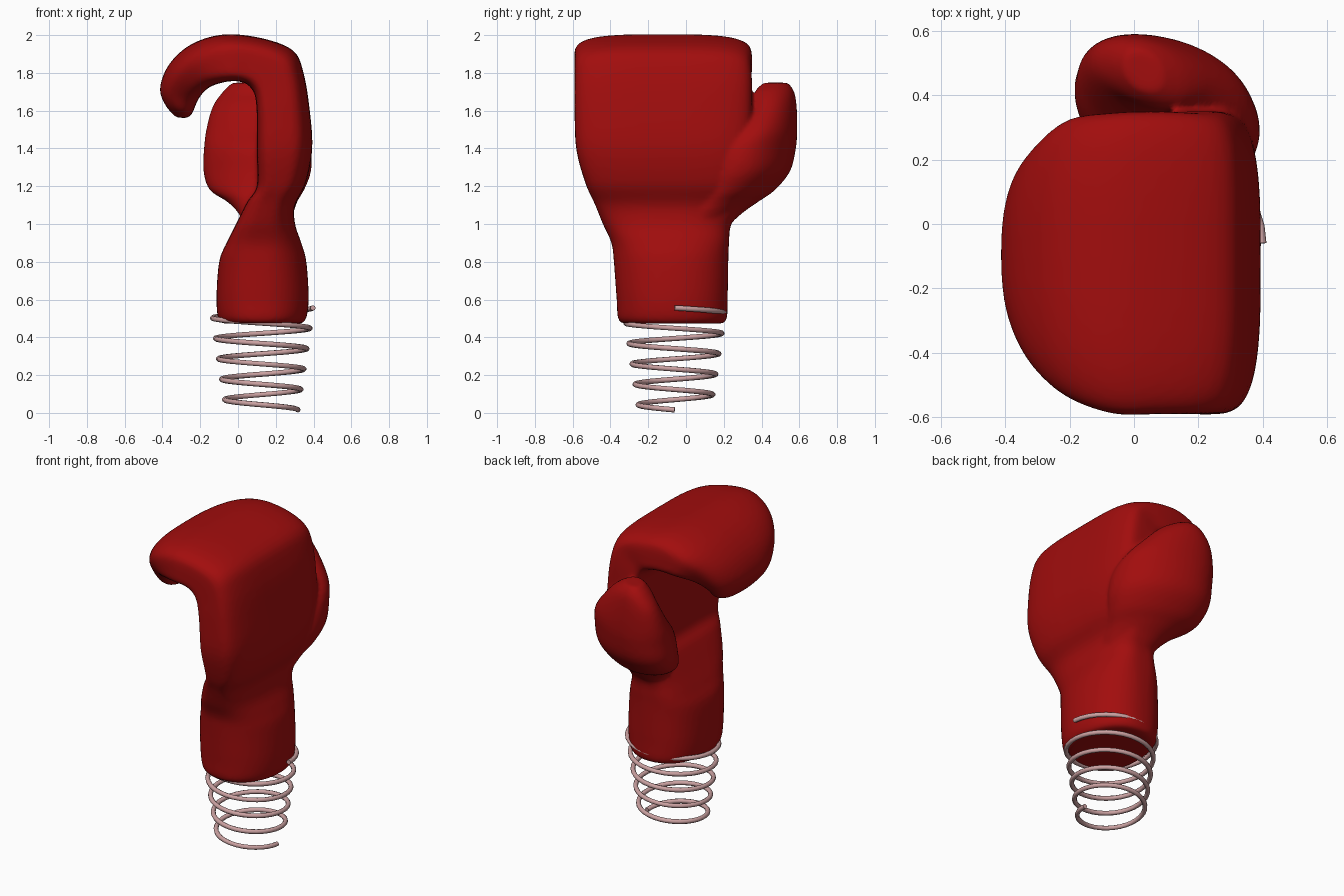
import bpy, bmesh
from math import cos, sin, pi, copysign, sqrt

if "Cube" in bpy.data.objects:
    bpy.data.objects.remove(bpy.data.objects["Cube"])


def material(name, color):
    m = bpy.data.materials.new(name)
    m.diffuse_color = color
    m.use_nodes = True
    m.node_tree.nodes["Principled BSDF"].inputs["Base Color"].default_value = m.diffuse_color
    return m


def smooth_sections(s, sub=4):
    """Catmull-Rom interpolation between neighbouring sections."""
    out = []
    for i in range(len(s) - 1):
        a, b, c, d = s[max(i - 1, 0)], s[i], s[i + 1], s[min(i + 2, len(s) - 1)]
        for k in range(sub):
            t = k / sub
            out.append([q + .5 * t * (r - p + t * (2 * p - 5 * q + 4 * r - w + t * (3 * (q - r) + w - p)))
                        for p, q, r, w in zip(a, b, c, d)])
    return out + [s[-1]]


def loft(bm, sections, skew=0, crisp=0, n_sides=48):
    """Skin rounded rings. Section: outer x,z, inner x,z, y min, y max, exponent.
    crisp squares off the corners on the inner (palm) side."""
    rings = []
    for xo, zo, xi, zi, y0, y1, n in smooth_sections(sections):
        ring = []
        h = (y1 - y0) / 2
        for i in range(n_sides):
            a = 2 * pi * i / n_sides
            e = n + crisp * max(n - 2, 0) if cos(a) < 0 else n
            c = copysign(abs(cos(a)) ** (2 / e), cos(a))
            s = copysign(abs(sin(a)) ** (2 / e), sin(a))
            ring.append(bm.verts.new(((xo + xi) / 2 + c * (xo - xi) / 2,
                                      (y0 + y1) / 2 + h * (s * sqrt(1 - skew ** 2) - c * skew),
                                      (zo + zi) / 2 + c * (zo - zi) / 2)))
        rings.append(ring)
    for r, q in zip(rings, rings[1:]):
        for i in range(n_sides):
            j = (i + 1) % n_sides
            bm.faces.new((r[i], r[j], q[j], q[i]))
    bm.faces.new(rings[0][::-1])
    bm.faces.new(rings[-1])


# Cuff, palm and curled fingers
hand = [
    (.30, .472, -.05, .472, -.29, .15, 2),
    (.355, .487, -.10, .487, -.355, .212, 2.1),
    (.374, .60, -.114, .60, -.367, .22, 2.15),
    (.362, .80, -.10, .80, -.382, .224, 2.2),
    (.335, .90, -.06, .90, -.395, .228, 2.4),
    (.302, 1.0, -.01, 1.0, -.44, .24, 2.6),
    (.302, 1.1, .05, 1.12, -.485, .31, 2.8),
    (.36, 1.22, .10, 1.20, -.53, .345, 3),
    (.393, 1.4, .10, 1.38, -.58, .35, 3.2),
    (.38, 1.6, .10, 1.57, -.59, .35, 3.4),
    (.347, 1.8, .09, 1.68, -.59, .35, 3.6),
    (.29, 1.92, .06, 1.73, -.59, .345, 3.6),
    (.12, 1.985, .02, 1.752, -.59, .35, 3.6),
    (-.08, 2.003, -.05, 1.755, -.588, .345, 3.4),
    (-.25, 1.95, -.14, 1.73, -.54, .325, 2.8),
    (-.365, 1.845, -.19, 1.69, -.46, .25, 2.5),
    (-.413, 1.72, -.22, 1.64, -.37, .18, 2.3),
    (-.385, 1.63, -.245, 1.58, -.31, .12, 2.2),
    (-.33, 1.565, -.275, 1.56, -.22, .03, 2),
]

# Thumb: z, x min, x max, y min, y max
thumb = [
    (.97, .05, .27, -.05, .20),
    (1.06, .0, .295, .0, .30),
    (1.12, -.06, .315, .05, .385),
    (1.18, -.15, .35, .10, .47),
    (1.28, -.183, .387, .13, .55),
    (1.40, -.18, .385, .16, .58),
    (1.50, -.168, .35, .25, .588),
    (1.62, -.135, .25, .34, .585),
    (1.70, -.08, .17, .365, .572),
    (1.748, -.03, .09, .41, .54),
]

bm = bmesh.new()
loft(bm, hand, crisp=2.5)
loft(bm, [(x1, z, x0, z, y0, y1, 2.1) for z, x0, x1, y0, y1 in thumb], skew=.3)
bmesh.ops.recalc_face_normals(bm, faces=bm.faces)
me = bpy.data.meshes.new("glove")
bm.to_mesh(me)
bm.free()
glove = bpy.data.objects.new("glove", me)
bpy.context.collection.objects.link(glove)
me.materials.append(material("red_leather", (.36, .004, .004, 1)))

# Fuse thumb and hand into one padded skin
remesh = glove.modifiers.new("fuse", 'REMESH')
remesh.mode = 'VOXEL'
remesh.voxel_size = .013
remesh.use_smooth_shade = True
smooth = glove.modifiers.new("soften", 'SMOOTH')
smooth.factor = .5
smooth.iterations = 5

# Spring widening towards the cuff
cu = bpy.data.curves.new("spring", 'CURVE')
cu.dimensions = '3D'
cu.bevel_depth = .014
cu.bevel_resolution = 2
cu.use_fill_caps = True
turns, steps = 5, 32
sp = cu.splines.new('POLY')
sp.points.add(turns * steps)
for i, p in enumerate(sp.points):
    t = i / steps
    r = .19 + .016 * t
    p.co = (.127 + r * cos(2 * pi * t), -.06 - r * sin(2 * pi * t), .016 + .108 * t, 1)
sp.use_smooth = True
spring = bpy.data.objects.new("spring", cu)
bpy.context.collection.objects.link(spring)
cu.materials.append(material("spring_metal", (.6, .36, .36, 1)))
